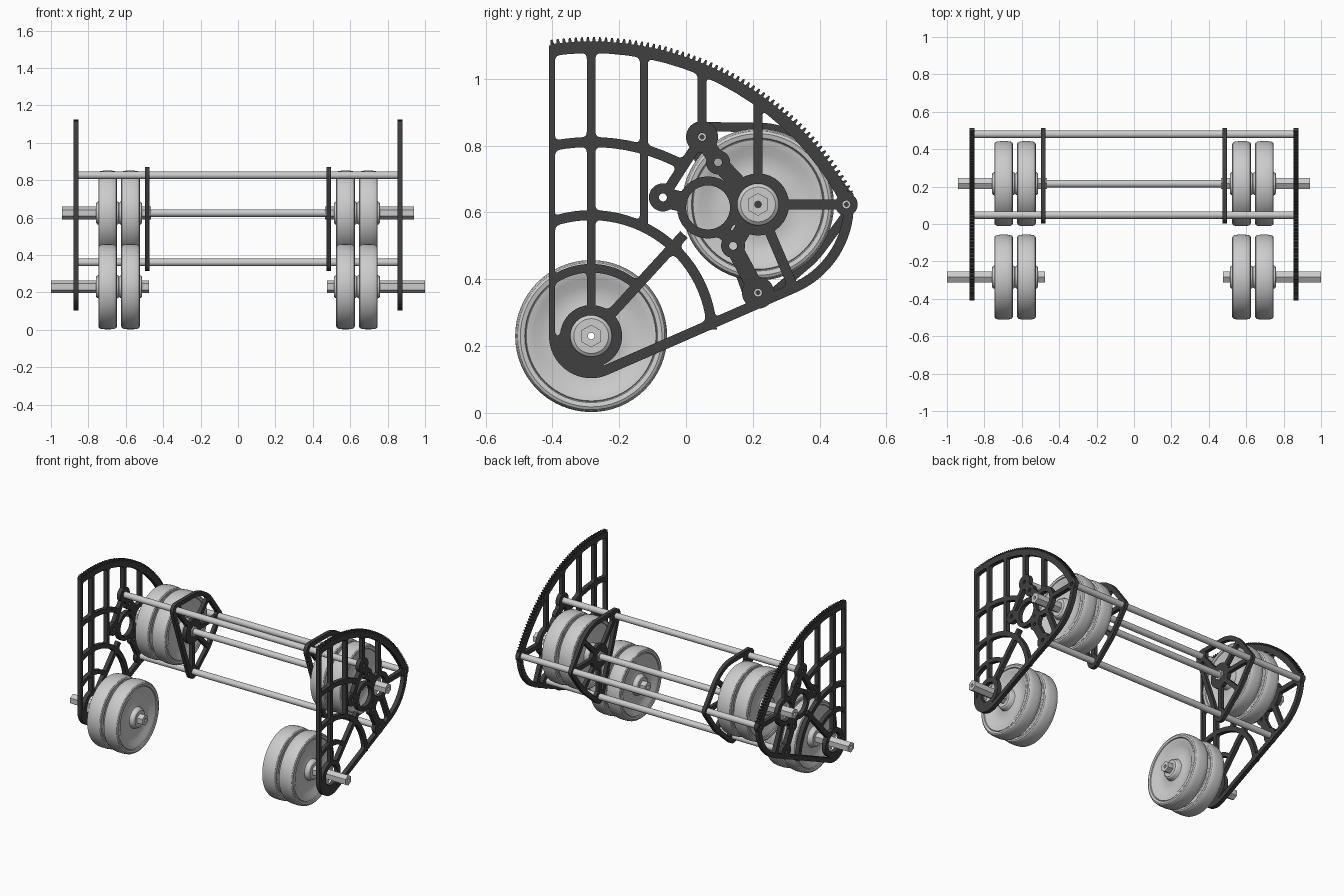
import bpy, bmesh, math
from mathutils import Vector
from mathutils.geometry import delaunay_2d_cdt, convex_hull_2d

if "Cube" in bpy.data.objects:
    bpy.data.objects.remove(bpy.data.objects["Cube"])

A = Vector((-0.284, 0.23))     # lower axle (y, z), also the gear centre
B = Vector((0.2155, 0.624))    # upper axle
C = Vector((0.066, 0.615))     # large opening beside the upper axle
B1, B2, B3 = Vector((0.048, 0.826)), Vector((0.2155, 0.36)), Vector((0.48, 0.624))
B4, B5, B6 = Vector((-0.069, 0.645)), Vector((0.096, 0.75)), Vector((0.141, 0.50))

dark = bpy.data.materials.new("dark_plate")
dark.diffuse_color = (0.05, 0.05, 0.05, 1)
dark.use_nodes = True
dark.node_tree.nodes["Principled BSDF"].inputs["Base Color"].default_value = dark.diffuse_color


# ---- 2D shape helpers, all in the (y, z) plane ----
def polar(c, r, deg):
    a = math.radians(deg)
    return c + Vector((math.cos(a), math.sin(a))) * r


def arc(c, r, a0, a1, step=4):
    n = max(1, math.ceil(abs(a1 - a0) / step))
    return [polar(c, r, a0 + (a1 - a0) * i / n) for i in range(n + 1)]


def circle(c, r, n=32, start=0):
    return [polar(c, r, start + 360 * i / n) for i in range(n)]


def band(c, r0, r1, a0, a1):
    return arc(c, r1, a0, a1) + arc(c, r0, a1, a0)


def bar(p, q, w):
    d = (q - p).normalized() * (w / 2)
    n = Vector((-d.y, d.x))
    return [p - n, q - n, q + n, p + n]


def hull(points):
    return [points[i] for i in convex_hull_2d(points)]


def ccw(poly):
    area = sum(p.x * q.y - q.x * p.y for p, q in zip(poly, poly[1:] + poly[:1]))
    return poly if area > 0 else poly[::-1]


# ---- layered union and cut of 2D shapes: the last shape on a spot decides ----
def combine(ops):
    verts, faces = [], []
    for poly, _ in ops:
        poly = ccw(poly)
        faces.append(list(range(len(verts), len(verts) + len(poly))))
        verts += poly
    v, _, f, _, _, src = delaunay_2d_cdt(verts, [], faces, 0, 1e-6)
    tris = [list(t) for t, s in zip(f, src) if s and ops[max(s)][1]]
    tris = [t if ccw([v[i] for i in t])[0] == v[t[0]] else t[::-1] for t in tris]
    edges = {(t[i], t[(i + 1) % len(t)]) for t in tris for i in range(len(t))}
    return v, tris, [e for e in edges if (e[1], e[0]) not in edges]


def fillets(v, border, size):
    out, inc, extra = {}, {}, []
    for a, b in border:
        out.setdefault(a, []).append(b)
        inc.setdefault(b, []).append(a)
    for k in out:
        if len(out[k]) != 1 or len(inc.get(k, [])) != 1:
            continue
        p, a, b = v[k], v[k] - v[inc[k][0]], v[out[k][0]] - v[k]
        t = min(size, a.length, b.length)
        a, b = a.normalized(), b.normalized()
        turn = math.degrees(math.atan2(a.x * b.y - a.y * b.x, a.dot(b)))
        if t < 0.009 or not -150 < turn < -30:
            continue
        s, e = p - a * t, p + b * t
        curve = [s * (1 - u) ** 2 + p * 2 * u * (1 - u) + e * u * u
                 for u in (0, 0.25, 0.5, 0.75, 1)]
        extra.append(([p] + curve, True))
    return extra


def finish(name, mesh, mirror, mat=None):
    mesh.polygons.foreach_set("use_smooth", [True] * len(mesh.polygons))
    mesh.set_sharp_from_angle(angle=math.radians(30))
    if mat:
        mesh.materials.append(mat)
    ob = bpy.data.objects.new(name, mesh)
    bpy.context.collection.objects.link(ob)
    if mirror:
        ob.modifiers.new("mirror", 'MIRROR').use_mirror_merge = False
    return ob


def extrude(name, ops, x0, x1, mirror=True, mat=None, fillet=0):
    v, tris, border = combine(ops)
    if fillet:
        v, tris, border = combine(ops + fillets(v, border, fillet))
    n = len(v)
    pts = [(x, p.x, p.y) for x in (x0, x1) for p in v]
    faces = [[i + n for i in t] for t in tris] + [t[::-1] for t in tris]
    faces += [(a, b, b + n, a + n) for a, b in border]
    mesh = bpy.data.meshes.new(name)
    mesh.from_pydata(pts, [], faces)
    bm = bmesh.new()
    bm.from_mesh(mesh)
    bmesh.ops.delete(bm, geom=[p for p in bm.verts if not p.link_faces], context='VERTS')
    bm.to_mesh(mesh)
    bm.free()
    return finish(name, mesh, mirror, mat)


def lathe(name, profile, x, c, segs=64):
    bm = bmesh.new()
    rings = [[bm.verts.new((x + a, *(polar(c, r, 360 * i / segs)))) for a, r in profile]
             for i in range(segs)]
    m = len(profile)
    for i in range(segs):
        p, q = rings[i], rings[(i + 1) % segs]
        for j in range(m):
            k = (j + 1) % m
            bm.faces.new((p[j], p[k], q[k], q[j]))
    bmesh.ops.recalc_face_normals(bm, faces=bm.faces)
    mesh = bpy.data.meshes.new(name)
    bm.to_mesh(mesh)
    bm.free()
    return finish(name, mesh, True)


# ---- outer side plate with gear teeth ----
pitch, start = 1.163, 28.4
rim = []
for i in range(60):
    for f, r in ((0, .882), (.2, .882), (.36, .895), (.64, .895), (.8, .882)):
        rim.append(polar(A, r, start + (i + f) * pitch))
rim += arc(A, 0.847, start + 60 * pitch, start)
n = polar(Vector((0, 0)), 1, -66.7)
V = Vector
shapes = [
    rim,
    bar(V((-0.401, 0.23)), V((-0.401, 1.10)), 0.018),
    band(B, 0.257, 0.287, -66.7, 7),
    bar(A + n * 0.111, B + n * 0.272, 0.03),
    [A] + arc(A, 0.126, 180, 293.3),
    circle(A, 0.093),
    bar(A, V((-0.006, 0.534)), 0.03),
    band(A, 0.566, 0.596, 101.6, 61),
    band(A, 0.347, 0.377, 109, 3),
    band(A, 0.19, 0.216, 125, 47),
    bar(A, V((A.x, 1.09)), 0.026),
    bar(V((-0.126, 0.555)), V((-0.126, 1.09)), 0.024),
    bar(B1, V((B1.x, 1.035)), 0.026),
    bar(B, V((B.x, 0.945)), 0.026),
    bar(B1, B5, 0.05), bar(B5, B, 0.05), bar(B, B6, 0.05), bar(B6, B2, 0.05),
    bar(B, B3, 0.03), bar(B, V((0.322, 0.375)), 0.03),
    bar(B1, B4, 0.03), bar(B4, C, 0.06), bar(C, B6, 0.04),
    circle(B, 0.093), circle(C, 0.093),
    circle(B1, 0.048), circle(B2, 0.048), circle(B3, 0.034),
    circle(B4, 0.042), circle(B5, 0.036), circle(B6, 0.036),
]
holes = [circle(A, 0.062), circle(B, 0.062), circle(C, 0.066)]
holes += [circle(b, 0.012, 16) for b in (B1, B2, B3, B4, B5, B6)]
extrude("outer_gear_plate", [(s, True) for s in shapes] + [(h, False) for h in holes],
        -0.88, -0.853, mat=dark, fillet=0.016)


# ---- inner support plate: rim, spokes and hub ----
def loop(inset):
    return hull(circle(B1, 0.045 - inset) + circle(B2, 0.045 - inset)
                + circle(B3, 0.033 - inset) + arc(B, 0.245 - inset, -60, 85))


inner = [(loop(0), True), (loop(0.028), False)]
inner += [(bar(B, p, 0.028), True) for p in
          (B1, B2, B3, polar(B, 0.23, 45), polar(B, 0.23, -45))]
inner += [(circle(B, 0.08), True)]
inner += [(circle(b, r), True) for b, r in ((B1, 0.04), (B2, 0.04), (B3, 0.03))]
extrude("inner_support_plate", inner, -0.497, -0.473, mat=dark, fillet=0.016)

# ---- wheels: half profile (offset, radius), mirrored to the other face ----
half = [(.062, .025), (.062, .052), (.056, .06), (.032, .068), (.023, .1), (.026, .15),
        (.04, .172), (.044, .194), (.04, .196), (.047, .199), (.05, .212), (.046, .22),
        (.038, .2245), (.016, .2275)]
wheel = half + [(-a, r) for a, r in reversed(half)]
for label, c in (("lower", A), ("upper", B)):
    for side, x in (("outer", -0.697), ("inner", -0.575)):
        lathe(f"{label}_{side}_wheel", wheel, x, c)

# ---- hexagonal axles with a bore ----
for label, c, x0, x1 in (("lower", A, -1.0, -0.475), ("upper", B, -0.94, -0.465)):
    extrude(f"{label}_hex_axle", [(circle(c, 0.034, 6, 30), True),
                                  (circle(c, 0.01, 16), False)], x0, x1)

# ---- cross rods ----
for label, c, x in (("top", B1, 0.855), ("bottom", B2, 0.855), ("rear", B3, 0.855),
                    ("centre", B, 0.48)):
    extrude(f"{label}_cross_rod", [(circle(c, 0.02), True), (circle(c, 0.006, 12), False)],
            -x, x, mirror=False)
